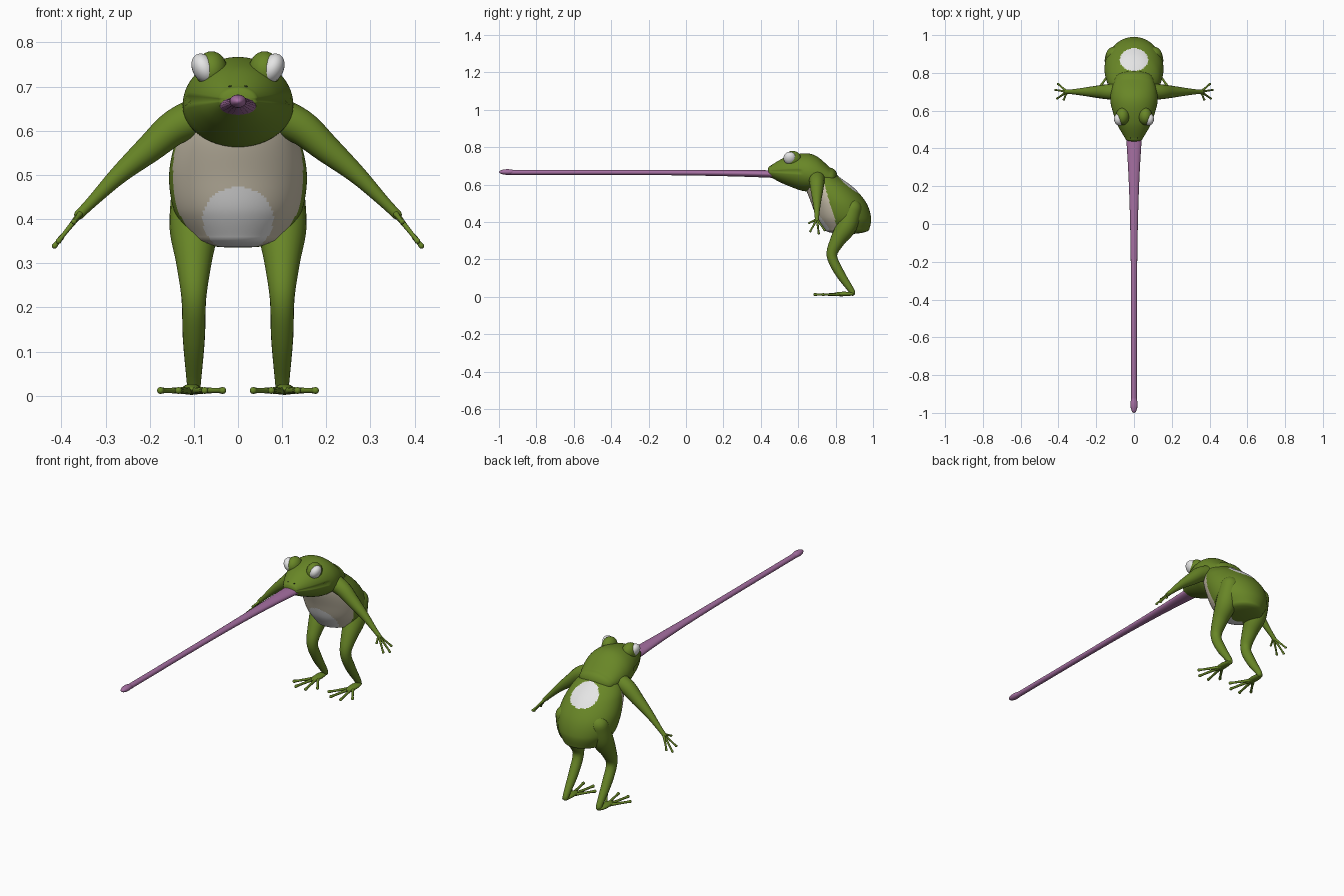
import bpy, bmesh
from math import cos, sin, pi, tau, hypot
from mathutils import Vector

if "Cube" in bpy.data.objects:
    bpy.data.objects.remove(bpy.data.objects["Cube"], do_unlink=True)


def material(name, *rgb):
    made = bpy.data.materials.new(name)
    made.use_nodes = True
    made.diffuse_color = (*rgb, 1)
    made.node_tree.nodes["Principled BSDF"].inputs["Base Color"].default_value = (*rgb, 1)
    return made


GREEN = material("frog green", .14, .24, .02)
CREAM = material("belly cream", .6, .54, .42)
WHITE = material("white", .78, .78, .78)
PINK = material("tongue pink", .38, .16, .36)
DARK = material("nostril dark", .02, .03, .01)


def smooth_rows(rows, steps):
    """Runs a smooth curve through rows of numbers."""
    result = []
    for i in range(len(rows) - 1):
        before, start, end = (Vector(rows[max(i + k, 0)]) for k in (-1, 0, 1))
        after = Vector(rows[min(i + 2, len(rows) - 1)])
        leave, arrive = (end - before) / 2, (after - start) / 2
        for step in range(steps):
            t = step / steps
            ease = t * t * (3 - 2 * t)
            result.append(start.lerp(end, ease) + leave * t * (1 - t) ** 2 - arrive * t * t * (1 - t))
    return result + [Vector(rows[-1])]


def ellipse(center, across, along, count):
    angles = [tau * k / count for k in range(count)]
    return [center + across * cos(a) + along * sin(a) for a in angles]


def dome(ring, push, steps=5):
    """Shrinking rings that round off an open end."""
    middle = sum(ring, Vector((0, 0, 0))) / len(ring)
    angles = [pi / 2 * k / (steps + 0.5) for k in range(1, steps + 1)]
    return [[middle + (p - middle) * cos(a) + push * sin(a) for p in ring] for a in angles]


def skin(name, rings, first_push, last_push, mats, rule=None):
    """Joins rings of points into one smooth surface with domed ends."""
    rings = dome(rings[0], first_push)[::-1] + rings + dome(rings[-1], last_push)
    bm = bmesh.new()
    loops = [[bm.verts.new(p) for p in ring] for ring in rings]
    for lower, upper in zip(loops, loops[1:]):
        for i in range(len(lower)):
            bm.faces.new((lower[i - 1], lower[i], upper[i], upper[i - 1]))
    bm.faces.new(loops[0])
    bm.faces.new(loops[-1])
    bmesh.ops.recalc_face_normals(bm, faces=bm.faces)
    for face in bm.faces:
        face.smooth = True
        if rule:
            face.material_index = rule(face.calc_center_median())
    mesh = bpy.data.meshes.new(name)
    bm.to_mesh(mesh)
    bm.free()
    for mat in mats:
        mesh.materials.append(mat)
    bpy.context.collection.objects.link(bpy.data.objects.new(name, mesh))


def tube(name, rows, count=16):
    """Green tube through rows of position and radius."""
    rows = smooth_rows(rows, 5)
    spots, radii = [row.xyz for row in rows], [row.w for row in rows]
    rings, tangents = [], []
    for i, spot in enumerate(spots):
        ahead, behind = spots[min(i + 1, len(spots) - 1)], spots[max(i - 1, 0)]
        tangent = (ahead - behind).normalized()
        across = tangent.cross(Vector((1, 0, 0))).normalized()
        tangents.append(tangent)
        rings.append(ellipse(spot, across * radii[i], across.cross(tangent) * radii[i], count))
    skin(name, rings, -tangents[0] * radii[0], tangents[-1] * radii[-1], [GREEN])


def ball(name, location, scale, mat, tilt=0):
    bpy.ops.mesh.primitive_uv_sphere_add(segments=24, ring_count=16, radius=1,
                                         location=location, rotation=(0, tilt, 0))
    made = bpy.context.object
    made.name = name
    made.scale = scale
    made.data.materials.append(mat)
    bpy.ops.object.shade_smooth()


def digits(name, base, forward, sideways, reach, radius, spread):
    """Fan of fingers or toes with swollen tips."""
    for number, angle in enumerate(spread, 1):
        heading = forward * cos(angle) + sideways * sin(angle)
        tip = base + heading * reach * (1 - angle * angle / 2)
        stops = ((0, 1), (.4, .7), (.8, .6), (.95, .8))
        tube(f"{name}_{number}", [(*base.lerp(tip, t), radius * swell) for t, swell in stops], 10)


# Body: level slices of height, front, back and half width
def body_colour(spot):
    on_back = spot.z > .5 and hypot(spot.x, 1.25 * (spot.y - .87)) < .075
    on_belly = spot.y < .82 and hypot(spot.x, 1.1 * (spot.z - .4)) < .08
    if on_back or on_belly:
        return 2
    return int(spot.z < .605 and spot.y + .3 * spot.z < .92)


slices = [(.36, .74, .98, .11), (.42, .7, .99, .145), (.5, .67, .965, .156),
          (.58, .64, .9, .14), (.64, .63, .82, .11), (.7, .64, .75, .08)]
rings = [ellipse(Vector((0, (front + back) / 2, z)), Vector((width, 0, 0)),
                 Vector((0, (back - front) / 2, 0)), 128)
         for z, front, back, width in smooth_rows(slices, 16)]
skin("body", rings, Vector((0, 0, -.025)), Vector((0, 0, .01)), [GREEN, CREAM, WHITE], body_colour)


# Head: upright slices of depth, bottom, top and half width, creased at the mouth
def head_ring(y, bottom, top, width, count=64):
    mouth = min(.67, .79 - y / 5)
    ring = []
    for k in range(count):
        angle = tau * k / count
        pinch = .92 if k % (count // 2) == 0 and y < .62 else 1
        height = top - mouth if sin(angle) > 0 else mouth - bottom
        ring.append(Vector((width * pinch * cos(angle), y, mouth + height * sin(angle))))
    return ring


slices = [(.45, .64, .7, .045), (.53, .6, .745, .09), (.63, .565, .767, .122),
          (.7, .57, .75, .122), (.77, .59, .69, .1)]
rings = [head_ring(*row) for row in smooth_rows(slices, 10)]
skin("head", rings, Vector((0, -.013, 0)), Vector((0, .04, 0)), [GREEN])

# Tongue: a long strip that widens towards the mouth
rings = []
for step in range(41):
    t = step / 40
    flare = t ** 4
    rings.append(ellipse(Vector((0, 1.45 * t - .95, .665 - flare / 100)),
                         Vector((.015 + .03 * flare, 0, 0)),
                         Vector((0, 0, .013 + .008 * flare)), 20))
skin("tongue", rings, Vector((0, -.02, 0)), Vector((0, .02, 0)), [PINK])
ball("tongue_tip", (0, -.955, .667), (.019, .045, .015), PINK)

for side, s in (("left", 1), ("right", -1)):
    # Eye, lid and nostril
    ball(side + "_eyelid", (s * .06, .57, .737), (.036, .046, .043), GREEN)
    ball(side + "_eye", (s * .077, .555, .741), (.026, .034, .036), WHITE, s / 2)
    ball(side + "_nostril", (s * .018, .457, .7), (.004, .004, .003), DARK)

    # Arm and hand
    arm = [(.07, .64, .045), (.14, .61, .04), (.2, .56, .032),
           (.27, .5, .021), (.33, .44, .013), (.36, .41, .011)]
    tube(side + "_arm", [(s * x, .7, z, radius) for x, z, radius in arm])
    digits(side + "_finger", Vector((s * .355, .7, .415)), Vector((s * .62, 0, -.78)),
           Vector((0, 1, 0)), .103, .008, (-1, -.4, .1, .5))

    # Leg, foot and toes
    leg = [(.89, .47, .05), (.86, .38, .055), (.81, .3, .04),
           (.78, .22, .028), (.82, .13, .025), (.88, .04, .017), (.89, .02, .015)]
    tube(side + "_leg", [(s * .1, y, z, radius) for y, z, radius in leg], 20)
    ball(side + "_foot", (s * .105, .845, .015), (.022, .06, .012), GREEN)
    digits(side + "_toe", Vector((s * .105, .835, .012)), Vector((0, -1, 0)),
           Vector((s, 0, 0)), .16, .01, (-.6, -.2, .2, .6))
